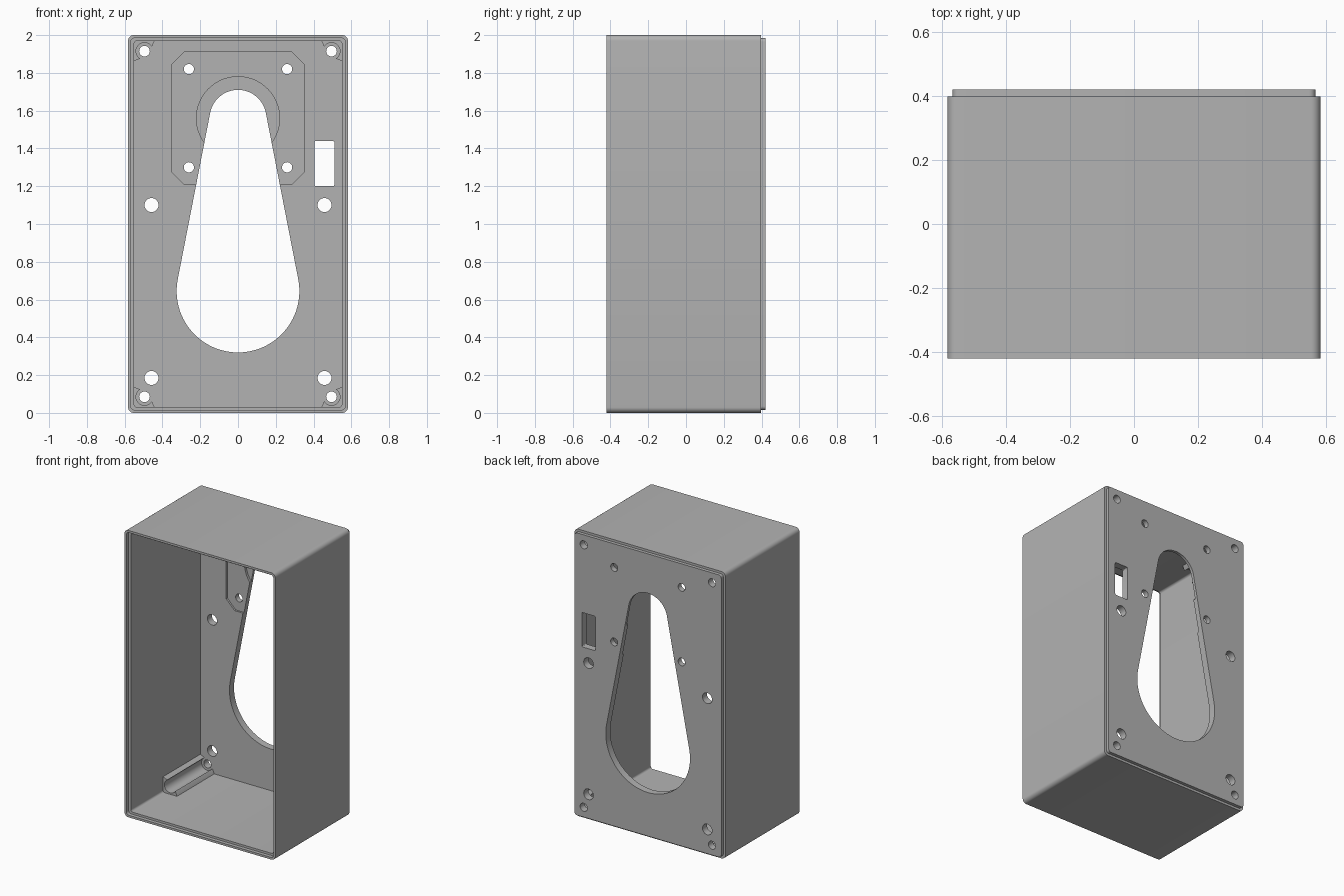
import bpy, bmesh
from math import sin, cos, pi, asin

if "Cube" in bpy.data.objects:
    bpy.data.objects.remove(bpy.data.objects["Cube"])

grey = bpy.data.materials.new("plain grey")
grey.use_nodes = True
grey.diffuse_color = (0.45, 0.45, 0.45, 1)
grey.node_tree.nodes["Principled BSDF"].inputs["Base Color"].default_value = grey.diffuse_color


def arc(cx, cz, r, a0, a1, n):
    return [(cx + r * cos(a0 + (a1 - a0) * i / n), cz + r * sin(a0 + (a1 - a0) * i / n))
            for i in range(n + 1)]


def circle(cx, cz, r, n=32):
    return arc(cx, cz, r, 0, 2 * pi, n)[:-1]


def rounded_rect(x0, x1, z0, z1, r, n=6):
    corners = [(x1 - r, z1 - r), (x0 + r, z1 - r), (x0 + r, z0 + r), (x1 - r, z0 + r)]
    return [p for k, c in enumerate(corners)
            for p in arc(*c, r, k * pi / 2, (k + 1) * pi / 2, n)]


def prism(name, outlines, y0, y1):
    """Extrude one or more (x, z) outlines along y."""
    bm = bmesh.new()
    for pts in outlines:
        front = [bm.verts.new((x, y0, z)) for x, z in pts]
        back = [bm.verts.new((x, y1, z)) for x, z in pts]
        bm.faces.new(front)
        bm.faces.new(back[::-1])
        for i in range(len(pts)):
            j = (i + 1) % len(pts)
            bm.faces.new((front[i], back[i], back[j], front[j]))
    bmesh.ops.recalc_face_normals(bm, faces=bm.faces)
    mesh = bpy.data.meshes.new(name)
    bm.to_mesh(mesh)
    bm.free()
    mesh.materials.append(grey)
    ob = bpy.data.objects.new(name, mesh)
    bpy.context.scene.collection.objects.link(ob)
    return ob


def combine(target, tool, operation="DIFFERENCE"):
    """Apply a boolean and discard the tool."""
    mod = target.modifiers.new("boolean", "BOOLEAN")
    mod.object, mod.operation, mod.solver = tool, operation, "EXACT"
    bpy.context.view_layer.objects.active = target
    bpy.ops.object.modifier_apply(modifier=mod.name)
    bpy.data.objects.remove(tool)


def smooth(ob):
    bpy.ops.object.select_all(action="DESELECT")
    ob.select_set(True)
    bpy.context.view_layer.objects.active = ob
    bpy.ops.object.shade_smooth_by_angle(angle=0.52)


INNER_BACK = 0.37
SIDES = (-1, 1)
screws = [(s * 0.495, z) for s in SIDES for z in (0.085, 1.915)]

# Shell with a stepped rear lip, hollow and open at the front
shell = prism("enclosure_shell", [rounded_rect(-0.582, 0.582, 0, 2, 0.03)], -0.42, 0.397)
combine(shell, prism("rear_lip", [rounded_rect(-0.566, 0.566, 0.016, 1.984, 0.02)], 0.3, 0.42), "UNION")
combine(shell, prism("cavity", [rounded_rect(-0.55, 0.55, 0.03, 1.97, 0.015)], -0.5, INNER_BACK))
combine(shell, prism("front_rebate", [rounded_rect(-0.567, 0.567, 0.015, 1.985, 0.02)], -0.5, -0.395))

# Stepped recesses on the inside of the back wall
w, c, z0, z1 = 0.35, 0.065, 1.21, 1.91
octagon = [(w, z0 + c), (w, z1 - c), (w - c, z1), (c - w, z1),
           (-w, z1 - c), (-w, z0 + c), (c - w, z0), (w - c, z0)]
combine(shell, prism("plate_recess", [octagon], 0.3, 0.383))
combine(shell, prism("round_recess", [circle(0, 1.56, 0.22, 64)], 0.3, 0.4))

# Tapered opening: two arcs joined by tangents
tilt = asin((0.325 - 0.15) / (1.56 - 0.645))
opening = (arc(0, 1.56, 0.15, tilt, pi - tilt, 32)
           + arc(0, 0.645, 0.325, pi - tilt, 2 * pi + tilt, 48))
combine(shell, prism("tapered_opening", [opening], 0.3, 0.5))

# Switch window, mounting holes and screw holes
holes = [rounded_rect(0.405, 0.51, 1.2, 1.44, 0.008, 3)]
holes += [circle(x, z, 0.028) for x, z in screws]
holes += [circle(s * 0.26, z, 0.027) for s in SIDES for z in (1.3, 1.82)]
holes += [circle(s * 0.458, z, 0.037) for s in SIDES for z in (0.185, 1.1)]
combine(shell, prism("wall_holes", holes, 0.3, 0.5))
smooth(shell)

# Corner screw posts with an open channel along each
profile = [(0, 0), (0, 0.115), (0.035, 0.1), (0.1, 0.035), (0.115, 0)]
for sx, sz in [(x / abs(x), z - 1) for x, z in screws]:
    up = 1 if sz > 0 else -1
    outline = [(sx * (0.555 - a), 1 + up * (0.975 - b)) for a, b in profile]
    label = ("upper" if up > 0 else "lower") + ("_left" if sx > 0 else "_right")
    post = prism(label + "_screw_post", [outline], -0.04, INNER_BACK + 0.002)
    combine(post, prism("channel", [circle(sx * 0.495, 1 + sz, 0.045)], -0.2, 0.5))
    smooth(post)
